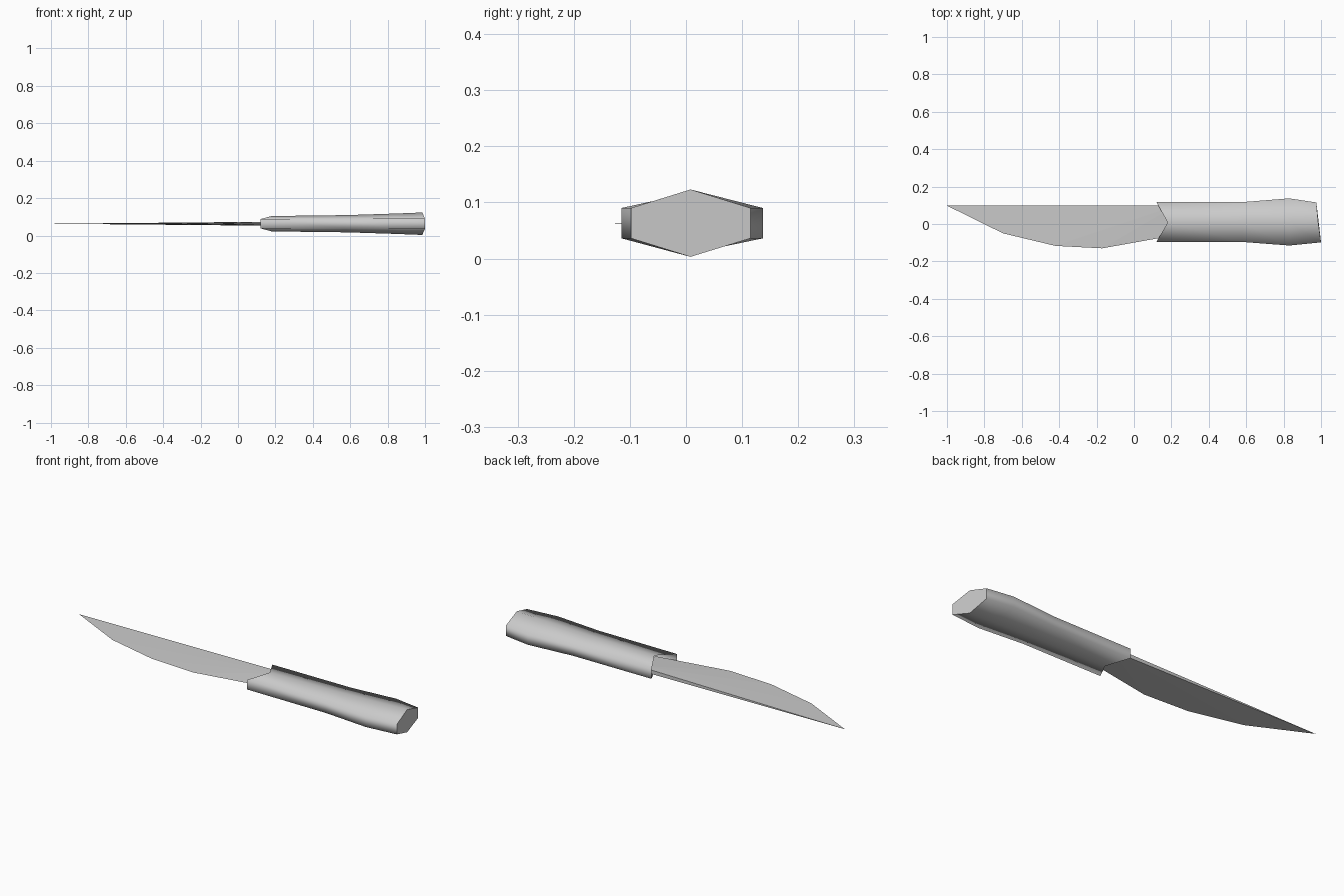
import bpy
import bmesh

cube = bpy.data.objects.get("Cube")
if cube:
    bpy.data.objects.remove(cube)

MID_Z = 0.063
RIDGE_Y = 0.008

grey = bpy.data.materials.new("plain grey")
grey.use_nodes = True
colour = (0.6, 0.6, 0.6, 1)
grey.diffuse_color = colour
grey.node_tree.nodes["Principled BSDF"].inputs["Base Color"].default_value = colour


def finish(name, bm, smooth):
    bmesh.ops.recalc_face_normals(bm, faces=bm.faces[:])
    mesh = bpy.data.meshes.new(name)
    bm.to_mesh(mesh)
    bm.free()
    mesh.materials.append(grey)
    obj = bpy.data.objects.new(name, mesh)
    bpy.context.collection.objects.link(obj)
    for poly in mesh.polygons:
        poly.use_smooth = smooth
    return obj


# Handle: six-sided tube, notched and open where the blade enters
# Each station: back x, back y, ridge x, ridge half height, front x, front y, side half height
stations = [
    (0.12, 0.117, 0.18, 0.041, 0.12, -0.096, 0.025),
    (0.58, 0.117, 0.58, 0.046, 0.58, -0.096, 0.026),
    (0.83, 0.137, 0.83, 0.054, 0.83, -0.115, 0.027),
    (0.975, 0.115, 0.985, 0.06, 1.0, -0.098, 0.027),
]
bm = bmesh.new()
rings = []
for bx, by, rx, rh, fx, fy, sh in stations:
    section = [(bx, by, sh), (rx, RIDGE_Y, rh), (fx, fy, sh),
               (fx, fy, -sh), (rx, RIDGE_Y, -rh), (bx, by, -sh)]
    rings.append([bm.verts.new((x, y, MID_Z + z)) for x, y, z in section])
for a, b in zip(rings, rings[1:]):
    for i in range(6):
        j = (i + 1) % 6
        bm.faces.new((a[i], a[j], b[j], b[i]))
butt = bm.faces.new(rings[-1])
for edge in butt.edges:
    edge.smooth = False
finish("handle", bm, True)

# Blade: wedge from a thick spine down to a thin cutting edge
cutting_edge = [(-0.7, -0.05), (-0.42, -0.117), (-0.17, -0.13), (0.12, -0.078), (0.22, -0.06)]
SPINE_Y = 0.098
bm = bmesh.new()
tip = bm.verts.new((-1, SPINE_Y, MID_Z))
edge_verts = [bm.verts.new((x, y, MID_Z)) for x, y in cutting_edge]
spine = [bm.verts.new((0.22, SPINE_Y, MID_Z + s * 0.011)) for s in (1, -1)]
for corner in spine:
    bm.faces.new([tip] + edge_verts + [corner])
bm.faces.new((tip, spine[0], spine[1]))
bm.faces.new((edge_verts[-1], spine[0], spine[1]))
bmesh.ops.triangulate(bm, faces=bm.faces[:])
finish("blade", bm, False)
